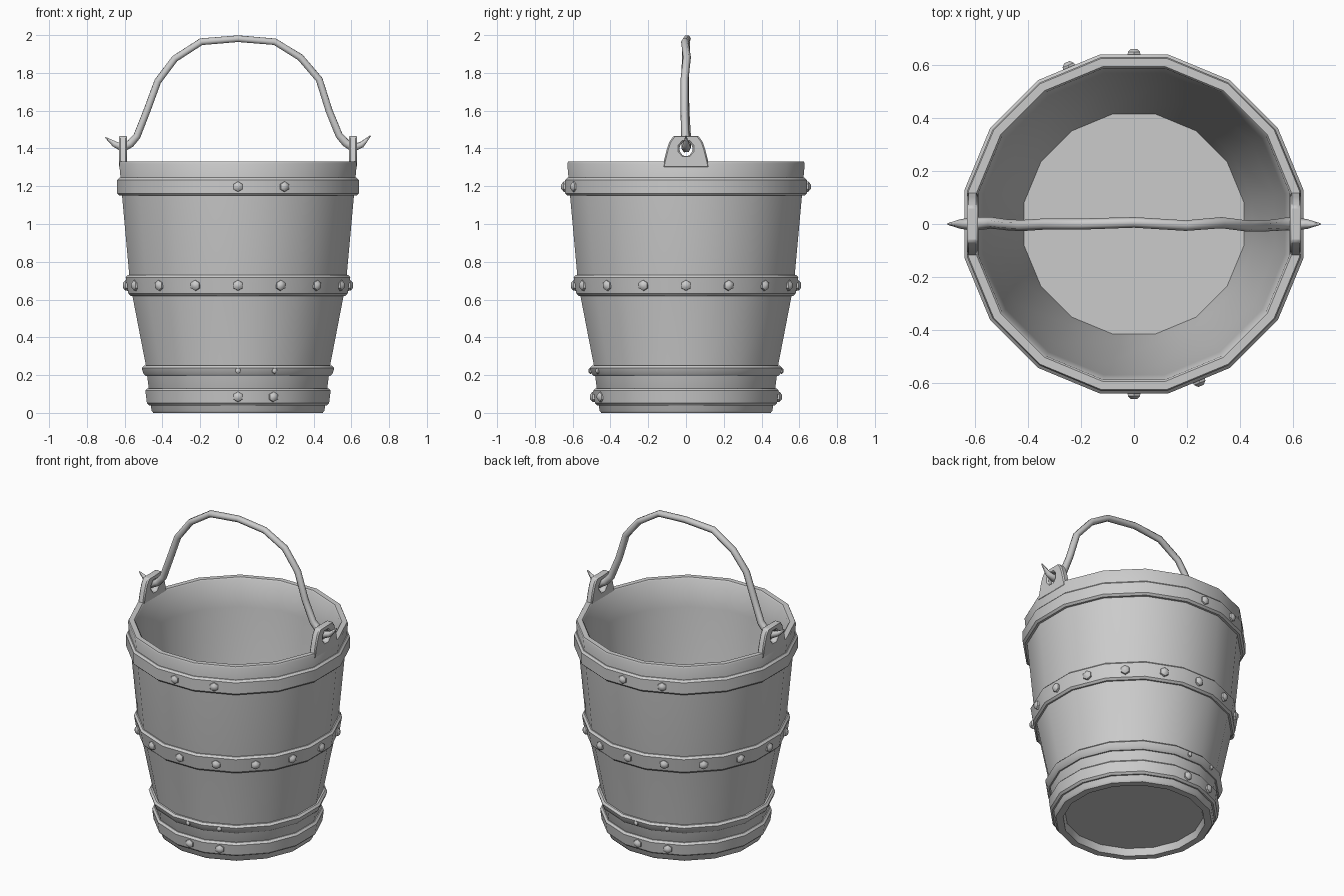
import bpy, bmesh
from math import sin, cos, pi, radians
from mathutils import Matrix, Vector

if "Cube" in bpy.data.objects:
    bpy.data.objects.remove(bpy.data.objects["Cube"])

SIDES = 16
APO = cos(pi / SIDES)


def finish(name, bm, angle=35):
    bmesh.ops.recalc_face_normals(bm, faces=bm.faces)
    me = bpy.data.meshes.new(name)
    bm.to_mesh(me)
    bm.free()
    ob = bpy.data.objects.new(name, me)
    bpy.context.collection.objects.link(ob)
    smooth(ob, angle)
    return ob


def smooth(ob, angle):
    bpy.ops.object.select_all(action='DESELECT')
    ob.select_set(True)
    bpy.context.view_layer.objects.active = ob
    bpy.ops.object.shade_smooth_by_angle(angle=radians(angle))


def lathe(name, profile, closed=False):
    """Revolve (radius, z) points into a 16-sided shell; open ends get capped."""
    bm = bmesh.new()
    rings = []
    for r, z in profile:
        rings.append([bm.verts.new((r * cos((i + .5) * 2 * pi / SIDES),
                                    r * sin((i + .5) * 2 * pi / SIDES), z))
                      for i in range(SIDES)])
    pairs = list(zip(rings, rings[1:]))
    if closed:
        pairs.append((rings[-1], rings[0]))
    else:
        bm.faces.new(rings[0])
        bm.faces.new(rings[-1])
    for a, b in pairs:
        for i in range(SIDES):
            j = (i + 1) % SIDES
            bm.faces.new((a[i], a[j], b[j], b[i]))
    return finish(name, bm)


# Bucket: recessed underside, outer wall, rim, inner wall, floor
lathe("bucket_body", [
    (.405, .045), (.415, 0), (.457, 0), (.467, .012), (.497, .25), (.57, .62),
    (.587, .73), (.626, 1.15), (.641, 1.32), (.636, 1.33), (.605, 1.33),
    (.598, 1.322), (.58, 1.15), (.54, .73), (.453, .25), (.422, .065)])


# Hoops with chamfered edges
def hoop(name, z0, z1, r0, r1, depth=.03):
    c = .012
    lathe(name, [(r0 - depth, z0), (r0 - c, z0), (r0, z0 + c),
                 (r1, z1 - c), (r1 - c, z1), (r1 - depth, z1)], closed=True)


# Domed six-sided rivets at the centres of the hoop faces
def rivets(name, z, r, size, steps):
    bm = bmesh.new()
    for k in steps:
        a = -pi / 2 + k * 2 * pi / SIDES
        out = Vector((cos(a), sin(a), 0))
        rot = out.to_track_quat('Z', 'Y').to_matrix().to_4x4()
        for lo, hi, h0, h1 in ((1, .95, -.2, .3), (.95, .45, .3, .75)):
            m = Matrix.Translation(out * (r * APO + size * (h0 + h1) / 2)
                                   + Vector((0, 0, z))) @ rot
            bmesh.ops.create_cone(bm, cap_ends=True, segments=6, radius1=size * lo,
                                  radius2=size * hi, depth=size * (h1 - h0), matrix=m)
    finish(name, bm, 50)


PAIRS = (0, 1, 8, 9)
for label, z0, z1, r0, r1, size, steps in (
        ("top", 1.15, 1.245, .652, .652, .028, PAIRS),
        ("middle", .62, .73, .592, .606, .029, range(SIDES)),
        ("lower", .195, .25, .51, .52, .016, PAIRS),
        ("bottom", .04, .13, .492, .5, .028, PAIRS)):
    hoop(label + "_hoop", z0, z1, r0, r1)
    rivets(label + "_rivets", (z0 + z1) / 2, (r0 + r1) / 2, size, steps)

# Ears: pierced plates rising from the rim on both sides
half = [(.088, 1.435), (.065, 1.467)]
low = [(-.103, 1.39), (-.125, 1.3)]
outer = half + [(-y, z) for y, z in half[::-1]] + low + [(-y, z) for y, z in low[::-1]]
hole = [(.036 * cos((i + .5) * pi / 4), 1.398 + .042 * sin((i + .5) * pi / 4))
        for i in range(8)]
for label, s in (("left", -1), ("right", 1)):
    bm = bmesh.new()
    loops = [[bm.verts.new((s * x, y, z)) for y, z in pts]
             for x, pts in ((.588, outer), (.63, outer), (.63, hole), (.588, hole))]
    for n in range(4):
        a, b = loops[n], loops[(n + 1) % 4]
        for i in range(8):
            j = (i + 1) % 8
            bm.faces.new((a[i], a[j], b[j], b[i]))
    ear = finish(label + "_ear", bm)
    bev = ear.modifiers.new("bevel", 'BEVEL')
    bev.width = .007
    bev.segments = 1

# Handle: slightly crooked wire hooked through both ears, tips tapered
path = [(-.702, 0, 1.458, .15), (-.655, 0, 1.424, .85), (-.61, 0, 1.402, 1.2),
        (-.57, .003, 1.425, 1.15), (-.535, .004, 1.465, 1.05), (-.482, -.003, 1.6, 1),
        (-.425, -.006, 1.755, 1), (-.335, 0, 1.875, 1), (-.195, 0, 1.965, 1),
        (0, .006, 1.981, .95), (.195, -.006, 1.965, .95), (.33, .005, 1.882, 1),
        (.43, -.008, 1.765, 1), (.482, -.008, 1.6, 1), (.535, -.004, 1.47, 1.05),
        (.57, 0, 1.43, 1.15), (.61, 0, 1.402, 1.2), (.655, 0, 1.42, .85),
        (.702, 0, 1.467, .15)]
cu = bpy.data.curves.new("handle", 'CURVE')
cu.dimensions = '3D'
cu.bevel_depth = .021
cu.bevel_resolution = 1
cu.use_fill_caps = True
sp = cu.splines.new('POLY')
sp.points.add(len(path) - 1)
for p, (x, y, z, r) in zip(sp.points, path):
    p.co = (x, y, z, 1)
    p.radius = r
handle = bpy.data.objects.new("handle", cu)
bpy.context.collection.objects.link(handle)
bpy.ops.object.select_all(action='DESELECT')
handle.select_set(True)
bpy.context.view_layer.objects.active = handle
bpy.ops.object.convert(target='MESH')
smooth(bpy.context.view_layer.objects.active, 65)
